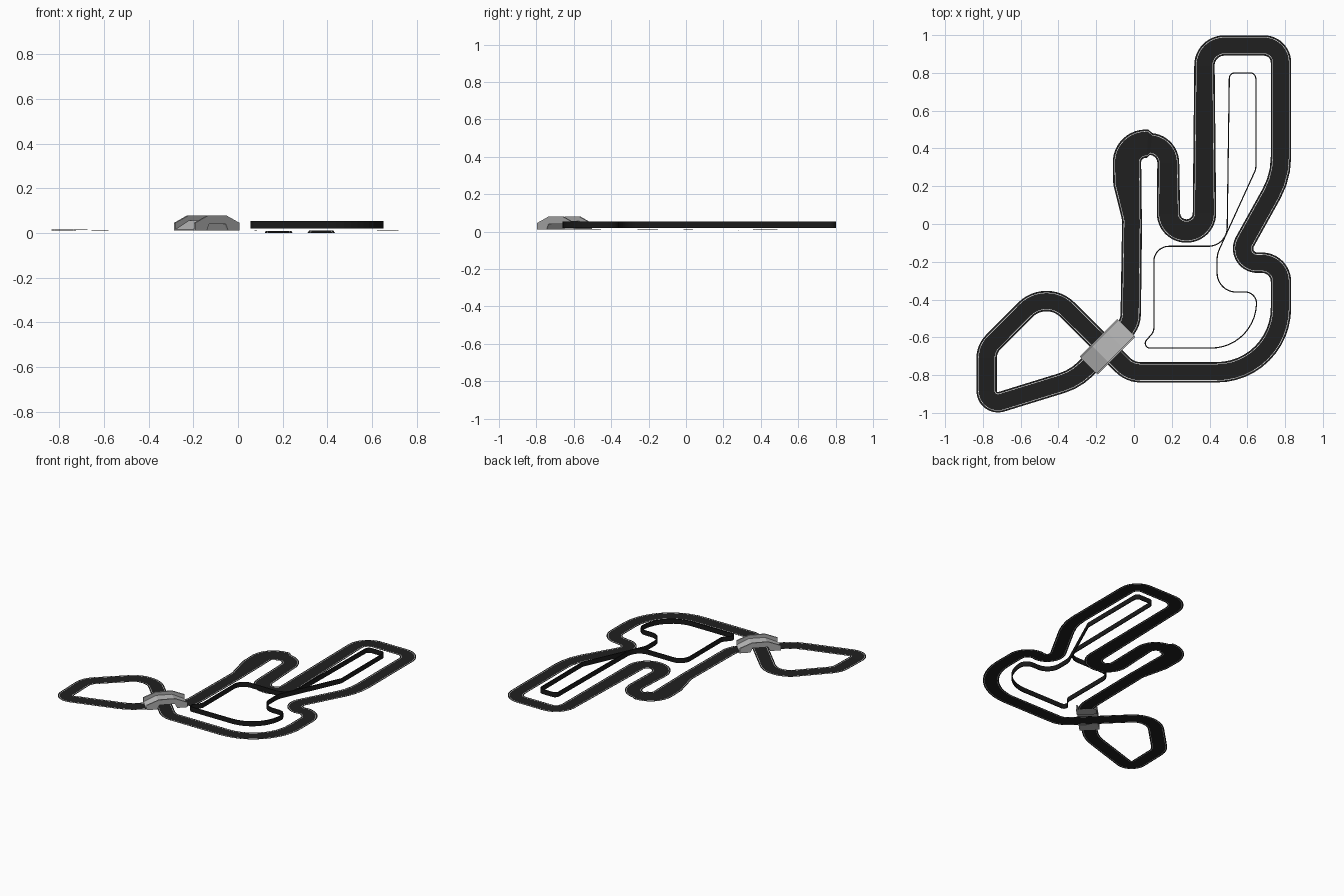
import bpy, bmesh, math
from mathutils import Vector, Matrix

if "Cube" in bpy.data.objects:
    bpy.data.objects.remove(bpy.data.objects["Cube"])


def material(name, v):
    m = bpy.data.materials.new(name)
    m.diffuse_color = (v, v, v, 1)
    m.use_nodes = True
    m.node_tree.nodes["Principled BSDF"].inputs["Base Color"].default_value = m.diffuse_color
    return m


ASPHALT = material("asphalt", 0.014)
PAINT = material("white paint", 0.85)
BARRIER = material("black barrier", 0.010)
DECK = material("light concrete", 0.50)
PARAPET = material("grey concrete", 0.42)


def add_object(name, bm, mats):
    me = bpy.data.meshes.new(name)
    bm.to_mesh(me)
    bm.free()
    for m in mats:
        me.materials.append(m)
    ob = bpy.data.objects.new(name, me)
    bpy.context.collection.objects.link(ob)
    return ob


def fillet(corners, closed):
    """Round every corner (x, y, radius, half width, z) of a path with an arc."""
    out, n = [], len(corners)
    for i, (x, y, r, w, z) in enumerate(corners):
        p = Vector((x, y))
        if not closed and i in (0, n - 1):
            out.append((p, w, z))
            continue
        a = (Vector(corners[i - 1][:2]) - p).normalized()
        b = (Vector(corners[(i + 1) % n][:2]) - p).normalized()
        turn = math.pi - a.angle(b)
        t = r * math.tan(turn / 2)
        centre = p + (a + b).normalized() * (r / math.cos(turn / 2))
        s = (p + a * t) - centre
        sign = 1 if a.x * b.y - a.y * b.x < 0 else -1
        steps = max(2, int(turn / 0.13))
        for k in range(steps + 1):
            q = s.copy()
            q.rotate(Matrix.Rotation(sign * turn * k / steps, 2))
            out.append((centre + q, w, z))
    return out


def sides(path, i, closed):
    """Unit vector to the left of the path at point i."""
    n = len(path)
    a = path[i - 1][0] if closed or i > 0 else path[i][0]
    b = path[(i + 1) % n][0] if closed or i < n - 1 else path[i][0]
    d = (b - a).normalized()
    return Vector((-d.y, d.x))


# Race track: flat ribbon from one end of the bridge round to the other
W, Z = 0.054, 0.012
corners = [
    (-0.22, -0.73, 0, W, Z), (-0.31, -0.82, 0.30, W, Z),
    (-0.78, -0.965, 0.06, W, Z), (-0.78, -0.66, 0.12, W, 0.016),
    (-0.464, -0.343, 0.157, W, Z), (-0.02, -0.785, 0.13, W, Z),
    (0.778, -0.785, 0.34, W, Z), (0.778, -0.205, 0.10, W, Z),
    (0.525, -0.205, 0.075, W, 0.009), (0.778, 0.25, 0.40, W, Z),
    (0.778, 0.945, 0.09, W, Z), (0.373, 0.945, 0.105, W, Z),
    (0.373, -0.037, 0.094, 0.062, 0.0), (0.183, -0.037, 0.094, 0.062, 0.0),
    (0.181, 0.415, 0.10, 0.058, 0.009), (-0.04, 0.435, 0.10, 0.075, Z),
    (-0.035, 0.22, 0.10, 0.075, Z), (-0.01, 0.02, 0.15, 0.053, Z),
    (-0.018, -0.528, 0.12, W, Z), (-0.08, -0.59, 0, W, Z),
]
path = fillet(corners, False)
bm = bmesh.new()
rows = []
for i, (p, w, z) in enumerate(path):
    n = sides(path, i, False)
    offs = (w, w - 0.009, w - 0.012, -w + 0.012, -w + 0.009, -w)
    rows.append([bm.verts.new((*(p + n * o), z)) for o in offs])
for r0, r1 in zip(rows, rows[1:]):
    for k in range(5):
        f = bm.faces.new((r0[k], r0[k + 1], r1[k + 1], r1[k]))
        f.material_index = 1 if k in (1, 3) else 0   # painted edge lines
add_object("race_track", bm, [ASPHALT, PAINT])

# Infield barrier: thin closed wall
wall = [(0.505, 0.80, 0.03), (0.645, 0.80, 0.03), (0.645, 0.29, 0.06),
        (0.44, -0.16, 0.12), (0.44, -0.36, 0.10), (0.652, -0.36, 0.06),
        (0.635, -0.657, 0.24), (0.03, -0.657, 0.025), (0.105, -0.57, 0.05),
        (0.105, -0.118, 0.08), (0.492, -0.118, 0.10)]
path = fillet([(*c, 0.003, 0.0) for c in wall], True)
bm = bmesh.new()
rows = []
for i, (p, w, _) in enumerate(path):
    n = sides(path, i, True) * w
    rows.append([bm.verts.new((*(p + n * s), z))
                 for s, z in ((1, 0.02), (1, 0.055), (-1, 0.055), (-1, 0.02))])
for i, r1 in enumerate(rows):
    r0 = rows[i - 1]
    for k in range(4):
        j = (k + 1) % 4
        bm.faces.new((r0[k], r0[j], r1[j], r1[k]))
bmesh.ops.recalc_face_normals(bm, faces=bm.faces)
add_object("infield_barrier", bm, [BARRIER])


# Bridge: side profiles extruded across the road, turned 45 degrees
def extrude_profile(name, half, y0, y1, mat):
    opening = [(0.068, 0.011), (0.052, 0.042)]
    right = half + opening
    pts = right + [(-x, z) for x, z in reversed(right)]
    bm = bmesh.new()
    a = [bm.verts.new((x, y0, z)) for x, z in pts]
    b = [bm.verts.new((x, y1, z)) for x, z in pts]
    bm.faces.new(a)
    bm.faces.new(b[::-1])
    for i in range(len(pts)):
        bm.faces.new((a[i - 1], a[i], b[i], b[i - 1]))
    bmesh.ops.recalc_face_normals(bm, faces=bm.faces)
    bm.transform(Matrix.Translation((-0.14, -0.65, 0)) @ Matrix.Rotation(math.pi / 4, 4, 'Z'))
    add_object(name, bm, [mat])


extrude_profile("bridge_deck", [(0.055, 0.056), (0.14, 0.016), (0.14, 0.011)],
                -0.058, 0.058, DECK)
for name, s in (("left_parapet", 1), ("right_parapet", -1)):
    extrude_profile(name, [(0.055, 0.08), (0.14, 0.046), (0.14, 0.011)],
                    s * 0.058, s * 0.068, PARAPET)
